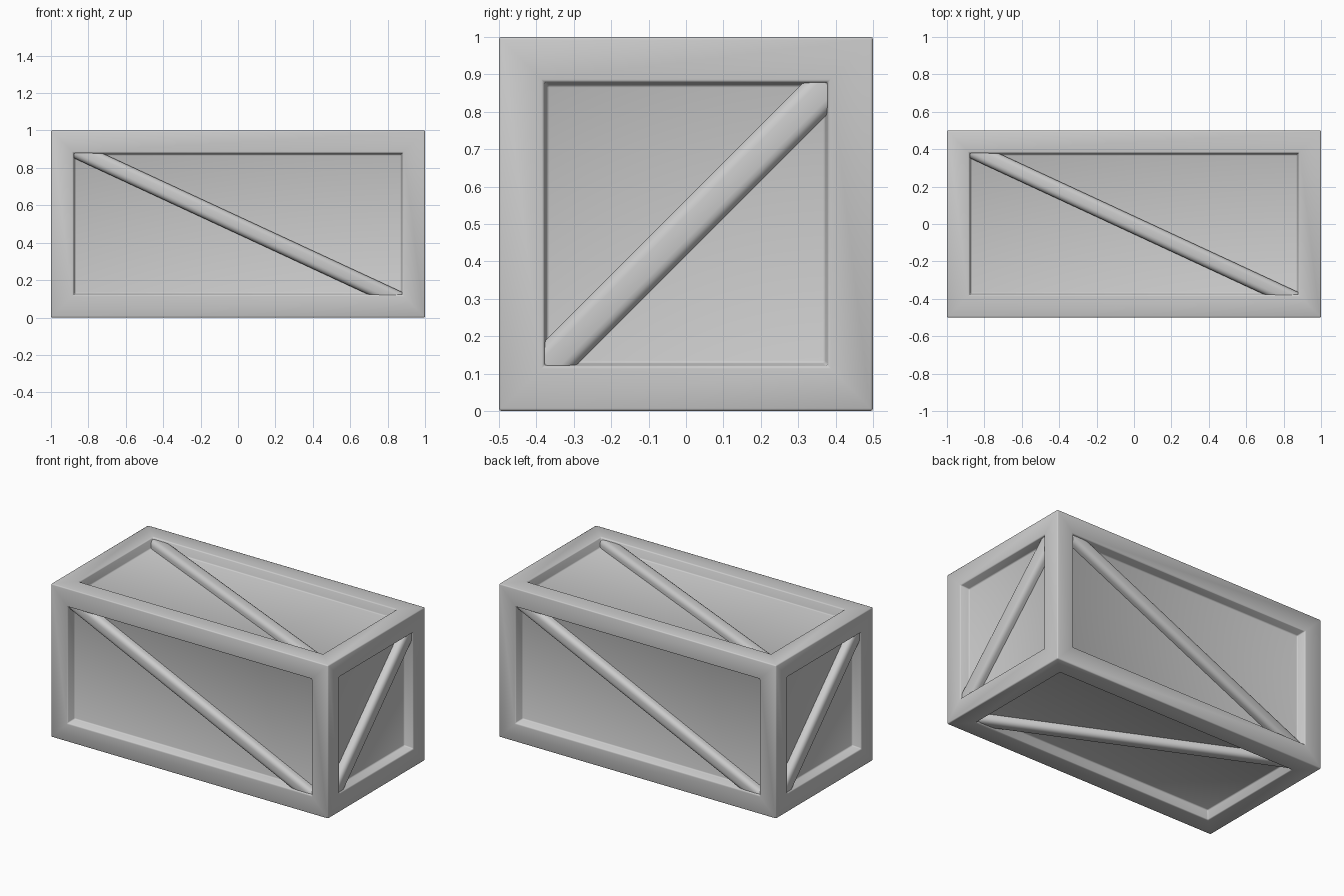
import bpy, bmesh
from math import radians
from mathutils import Vector, Matrix

if "Cube" in bpy.data.objects:
    bpy.data.objects.remove(bpy.data.objects["Cube"])

HX, HY, HZ = 1.0, 0.5, 0.5      # half sizes
FRAME, DEPTH = 0.12, 0.062      # border width and panel recess
CENTRE = Vector((0, 0, HZ))


def finish(name, bm, bevel, segments):
    bmesh.ops.recalc_face_normals(bm, faces=bm.faces[:])
    mesh = bpy.data.meshes.new(name)
    bm.to_mesh(mesh)
    bm.free()
    ob = bpy.data.objects.new(name, mesh)
    bpy.context.collection.objects.link(ob)
    mod = ob.modifiers.new("bevel", 'BEVEL')
    mod.width, mod.segments = bevel, segments
    mod.limit_method, mod.angle_limit = 'ANGLE', radians(30)
    for p in mesh.polygons:
        p.use_smooth = True
    return ob


# Crate body: box with a recessed panel on every face
bm = bmesh.new()
bmesh.ops.create_cube(bm, size=1, matrix=Matrix.Translation(CENTRE) @
                      Matrix.Diagonal((2 * HX, 2 * HY, 2 * HZ, 1)))
panels = bm.faces[:]
bmesh.ops.inset_individual(bm, faces=panels, thickness=FRAME, use_even_offset=True)
bmesh.ops.inset_individual(bm, faces=panels, thickness=0.008, use_even_offset=True)
for f in panels:
    n = f.normal.copy()
    bmesh.ops.translate(bm, verts=f.verts[:], vec=-n * DEPTH)
finish("crate_body", bm, 0.007, 2)


# Diagonal braces: rounded bars whose ends are buried in the frame
def brace(name, normal, start, end, width):
    n, a, b = Vector(normal), Vector(start), Vector(end)
    along = (b - a).normalized()
    side = n.cross(along)
    dist = abs(n.dot(Vector((HX, HY, HZ))))
    low, high = dist - DEPTH - 0.05, dist - 0.012
    rot = Matrix((along, side, n)).transposed().to_4x4()
    mid = CENTRE + (a + b) / 2 + n * (low + high) / 2
    bm = bmesh.new()
    bmesh.ops.create_cube(bm, size=1, matrix=Matrix.Translation(mid) @ rot @
                          Matrix.Diagonal(((b - a).length, width, high - low, 1)))
    finish(name, bm, 0.03, 4)


for s, word in ((-1, "front"), (1, "back")):
    brace(word + "_brace", (0, s, 0), (s * 0.93, 0, 0.425), (-s * 0.93, 0, -0.437), 0.088)
for s, word in ((1, "right"), (-1, "left")):
    brace(word + "_brace", (s, 0, 0), (0, -s * 0.425, -0.435), (0, s * 0.435, 0.425), 0.106)
for s, word in ((1, "top"), (-1, "bottom")):
    brace(word + "_brace", (0, 0, s), (-0.93, 0.425, 0), (0.93, -0.437, 0), 0.088)
